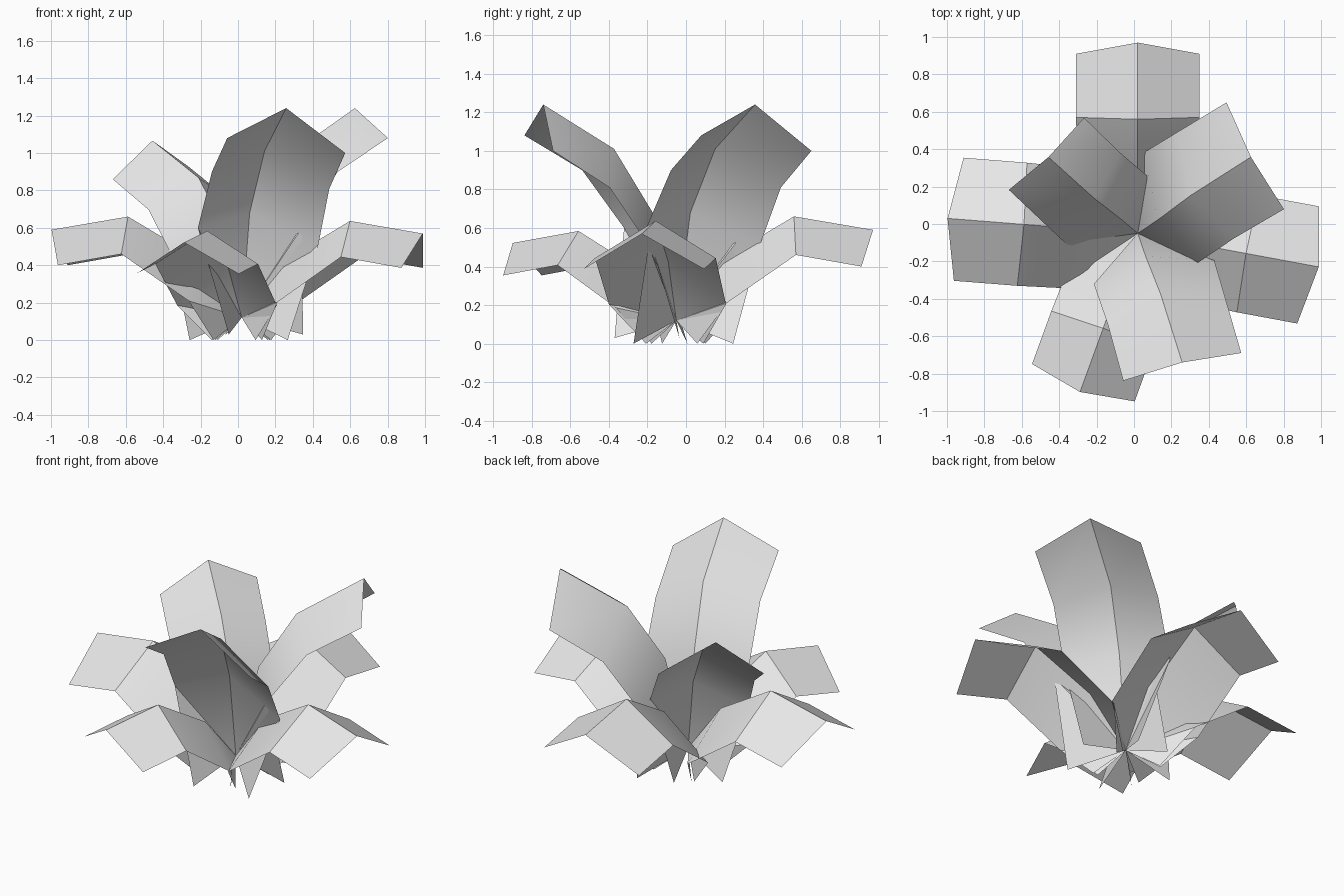
import bpy
import math
from mathutils import Matrix, Vector

cube = bpy.data.objects.get("Cube")
if cube:
    bpy.data.objects.remove(cube)

# One plain grey for the whole plant
grey = bpy.data.materials.new("leaf_grey")
grey.use_nodes = True
colour = (0.8, 0.8, 0.8, 1)
grey.diffuse_color = colour
grey.node_tree.nodes["Principled BSDF"].inputs["Base Color"].default_value = colour

CENTRE = Vector((0.02, -0.05, 0))

# Leaf rows from base to tip: clockwise edge, rib, other edge
# each point is (outward, sideways, height)
LOW = [
    [(0.14, -0.14, 0.0), (0, 0, 0.12), (0.14, 0.14, 0.0)],
    [(0.26, -0.32, 0.21), (0.24, 0, 0.44), (0.26, 0.32, 0.21)],
    [(0.62, -0.33, 0.46), (0.61, 0, 0.66), (0.62, 0.33, 0.46)],
    [(0.96, -0.33, 0.40), (1.02, 0, 0.59), (0.96, 0.33, 0.40)],
]
TALL = [
    [(0.28, -0.17, 0.03), (0, 0, 0.12), (0.29, 0.16, 0.0)],
    [(0.18, -0.31, 0.60), (0.13, 0, 0.68), (0.27, 0.34, 0.51)],
    [(0.41, -0.31, 0.90), (0.345, 0.01, 1.01), (0.48, 0.33, 0.81)],
    [(0.72, -0.33, 1.08), (0.73, 0, 1.24), (0.785, 0.315, 1.0)],
]


def leaf(name, rows, angle, scale):
    """Folded strip with a raised rib, turned about the shared root."""
    turn = Matrix.Rotation(math.radians(angle), 3, "Z")
    verts = [CENTRE + turn @ (Vector(p) * scale) for row in rows for p in row]
    verts[1].z = 0.12
    faces = []
    for r in range(len(rows) - 1):
        for c in range(2):
            a = r * 3 + c
            if r:
                faces.append((a, a + 3, a + 4, a + 1))
            elif c == 0:  # root faces fan out from the shared centre
                faces += [(a, a + 3, a + 1), (a + 1, a + 3, a + 4)]
            else:
                faces += [(a, a + 3, a + 4), (a, a + 4, a + 1)]
    mesh = bpy.data.meshes.new(name)
    mesh.from_pydata(verts, [], faces)
    mesh.materials.append(grey)
    obj = bpy.data.objects.new(name, mesh)
    bpy.context.collection.objects.link(obj)
    bpy.ops.object.select_all(action="DESELECT")
    obj.select_set(True)
    bpy.context.view_layer.objects.active = obj
    bpy.ops.object.shade_smooth_by_angle(angle=math.radians(30))


# Spreading lower leaves
for name, angle, scale in [("low_leaf_back", 90, 1), ("low_leaf_right", 175.5, 1),
                           ("low_leaf_left", -10.5, 0.965), ("low_leaf_front", 250, 0.885)]:
    leaf(name, LOW, angle, scale)

# Upright inner leaves
for name, angle, scale in [("tall_leaf_front", -71, 1), ("tall_leaf_back_left", 34, 1),
                           ("tall_leaf_back_right", 139.5, 0.86)]:
    leaf(name, TALL, angle, scale)
